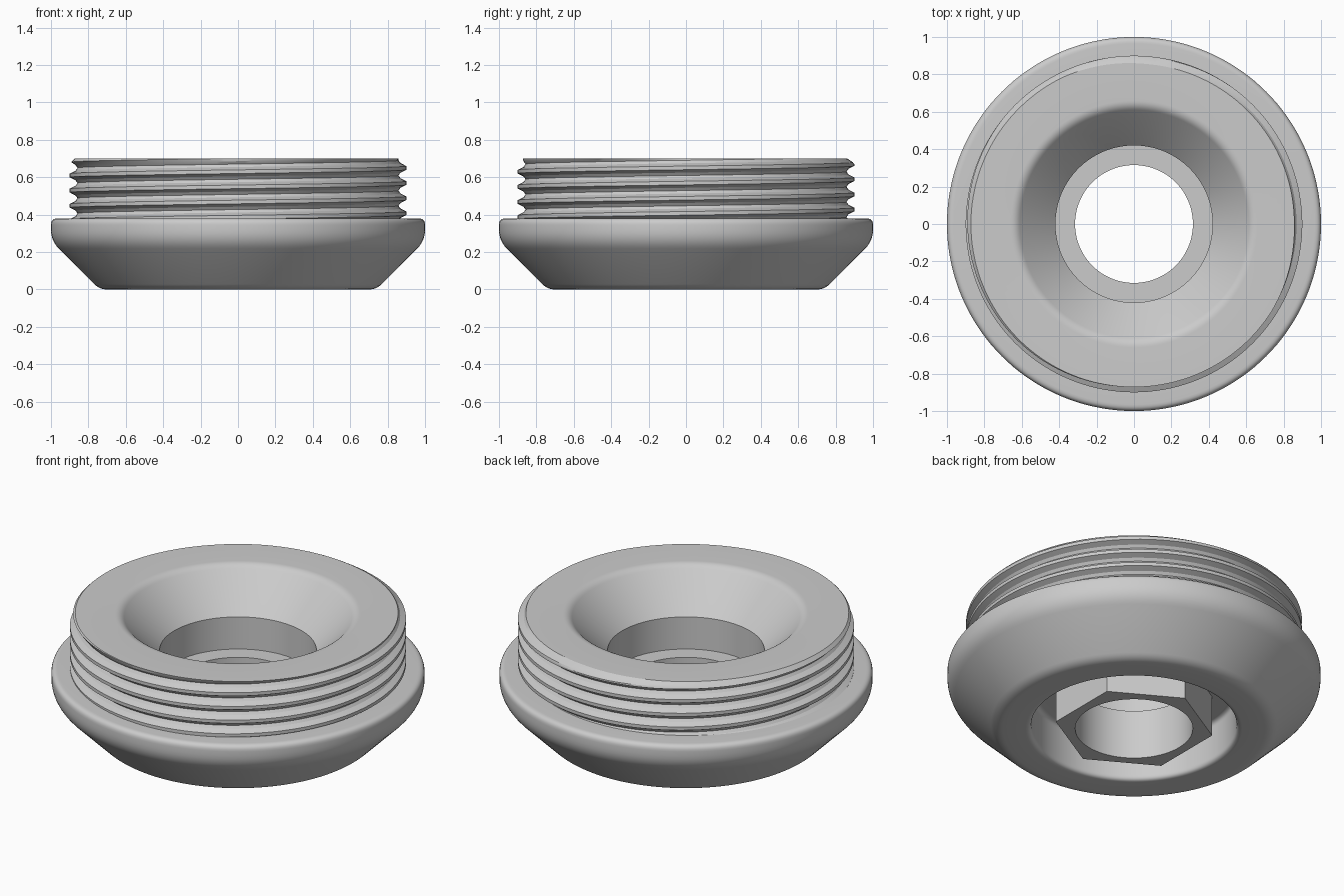
import bpy, bmesh, math
from mathutils import Vector

cube = bpy.data.objects.get("Cube")
if cube:
    bpy.data.objects.remove(cube, do_unlink=True)

SEGMENTS = 144
HOLE, TOP, RIM = 0.315, 0.70, 0.38

steel = bpy.data.materials.new("satin_grey_metal")
steel.use_nodes = True
grey = (0.6, 0.6, 0.6, 1)
steel.diffuse_color = grey
steel.node_tree.nodes["Principled BSDF"].inputs["Base Color"].default_value = grey


def rounded(corners):
    """Turn (radius, height, fillet) corners into a closed profile."""
    pts = []
    for i, (r, z, fillet) in enumerate(corners):
        here = Vector((r, z))
        if not fillet:
            pts.append(here)
            continue
        before = Vector(corners[i - 1][:2])
        after = Vector(corners[(i + 1) % len(corners)][:2])
        a = here + (before - here).normalized() * fillet
        b = here + (after - here).normalized() * fillet
        for s in range(7):
            t = s / 6
            pts.append(a * (1 - t) ** 2 + here * 2 * t * (1 - t) + b * t * t)
    return pts


def sweep(name, profile_at, closed=True):
    """Revolve a profile that may change with the angle."""
    bm = bmesh.new()
    columns = []
    for i in range(SEGMENTS + 1):
        angle = math.tau * i / SEGMENTS
        columns.append([bm.verts.new((r * math.cos(angle), r * math.sin(angle), z))
                        for r, z in profile_at(angle)])
    count = len(columns[0])
    for a, b in zip(columns, columns[1:]):
        for j in range(count if closed else count - 1):
            k = (j + 1) % count
            bm.faces.new((a[j], b[j], b[k], a[k]))
    bmesh.ops.remove_doubles(bm, verts=bm.verts, dist=0.00002)
    mesh = bpy.data.meshes.new(name)
    bm.to_mesh(mesh)
    bm.free()
    obj = bpy.data.objects.new(name, mesh)
    bpy.context.collection.objects.link(obj)
    mesh.materials.append(steel)
    bpy.ops.object.select_all(action='DESELECT')
    obj.select_set(True)
    bpy.context.view_layer.objects.active = obj
    bpy.ops.object.shade_smooth_by_angle(angle=math.radians(25))
    return obj


# Flanged body: conical underside, rim, threaded core, bowl, bore and recess
body = rounded([
    (0.74, 0, 0.04), (1, 0.26, 0.06), (1, RIM, 0.035), (0.85, RIM, 0),
    (0.85, TOP, 0), (0.63, TOP, 0.03), (0.42, 0.48, 0), (0.42, 0.29, 0),
    (HOLE, 0.29, 0), (HOLE, 0.24, 0), (0.55, 0.24, 0.03), (0.55, 0, 0.03)])
sweep("flanged_body", lambda angle: body)


# Hexagonal collar around the bore, inside the underside recess
def collar_profile(angle):
    off_flat = angle % (math.pi / 3) - math.pi / 6
    # corners point along the y axis
    off_flat = (angle + math.pi / 6) % (math.pi / 3) - math.pi / 6
    hexagon = 0.368 / math.cos(off_flat)
    return [(HOLE, 0), (hexagon, 0), (hexagon, 0.245), (HOLE, 0.245)]


sweep("hex_collar", collar_profile)

# Helical thread, trimmed flat at the flange and chamfered at the top
PITCH, ROOT, CREST = 0.081, 0.858, 0.90
STEPS = (0, 0.12, 0.31, 0.5, 0.69, 0.88)


def thread_profile(angle):
    start = 0.245 + PITCH * angle / math.tau
    points = []
    for turn in range(8):
        for step in STEPS:
            z = start + PITCH * (turn + step)
            z = min(max(z, RIM - 0.01), TOP)
            phase = ((z - start) / PITCH) % 1
            # distance from the crest centre shapes flat crests and roots
            reach = min(phase, 1 - phase)
            slope = min(max((reach - 0.12) / 0.26, 0), 1)
            r = CREST - (CREST - ROOT) * slope
            points.append((min(r, 0.872 + TOP - z), z))
    return points + [(0.85, TOP)]


sweep("screw_thread", thread_profile, closed=False)
